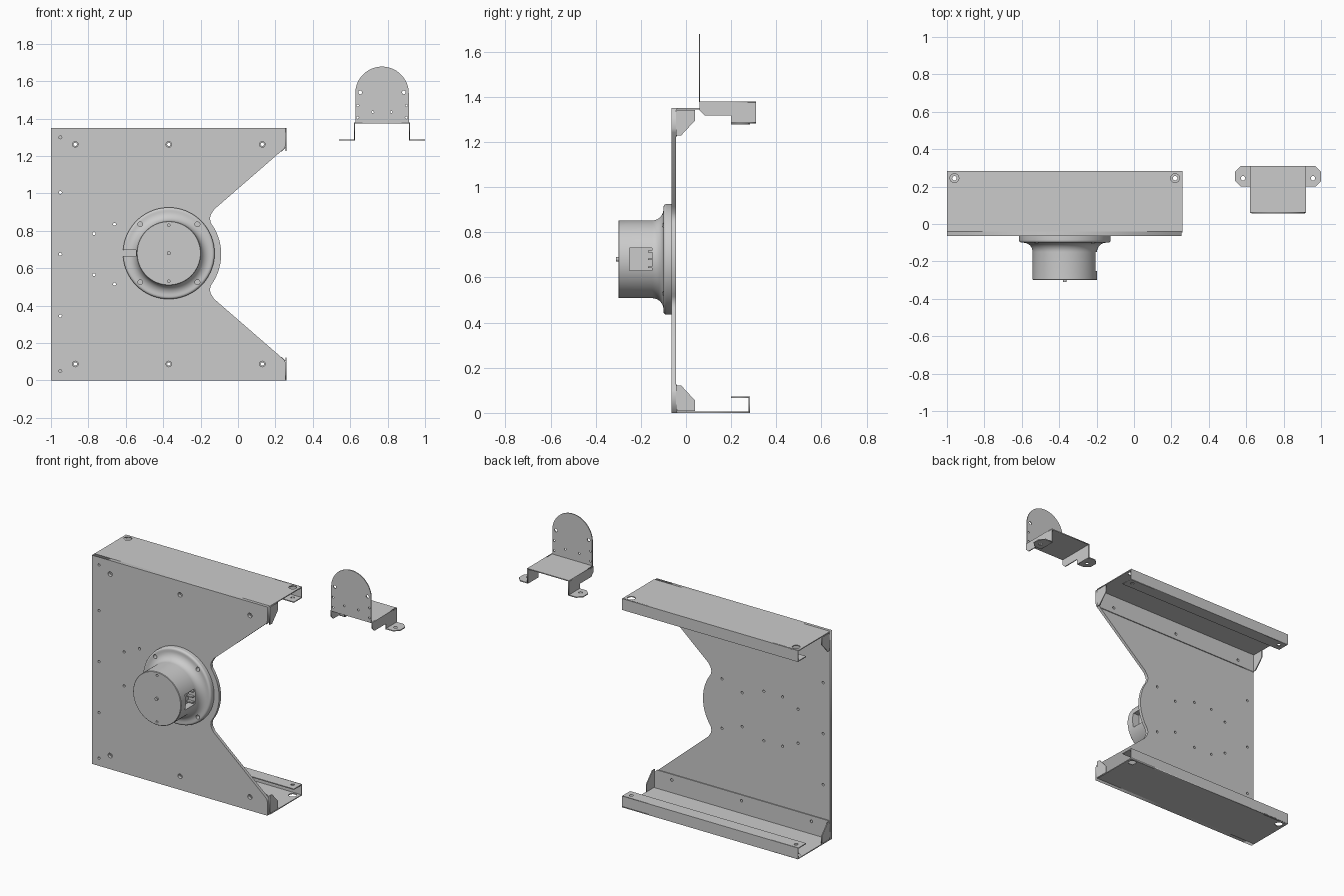
import bpy, bmesh
from math import sin, cos, pi, radians
from mathutils import Matrix, Vector

cube = bpy.data.objects.get("Cube")
if cube:
    bpy.data.objects.remove(cube, do_unlink=True)

T = 0.006            # sheet thickness
H = 1.35             # frame height
CX, CZ = -0.37, 0.68  # motor axis
AXES = {"xz": ((1, 0, 0), (0, 0, 1), (0, -1, 0)),
        "yz": ((0, 1, 0), (0, 0, 1), (1, 0, 0)),
        "xy": ((1, 0, 0), (0, 1, 0), (0, 0, 1))}


def activate(ob):
    bpy.ops.object.select_all(action='DESELECT')
    ob.select_set(True)
    bpy.context.view_layer.objects.active = ob


def arc(cx, cy, r, a0, a1, n):
    return [(cx + r * cos(radians(a0 + (a1 - a0) * i / n)),
             cy + r * sin(radians(a0 + (a1 - a0) * i / n))) for i in range(n + 1)]


def rect(u0, v0, u1, v1):
    return [(u0, v0), (u1, v0), (u1, v1), (u0, v1)]


def sheet(name, plane, at, outline, holes=(), thick=T):
    """Flat sheet with round holes (u, v, radius), centred at offset `at` off its plane."""
    cu = bpy.data.curves.new(name, 'CURVE')
    cu.dimensions = '2D'
    cu.fill_mode = 'BOTH'
    cu.extrude = thick / 2
    for pts in [outline] + [arc(u, v, r, 0, 360, 16)[:-1] for u, v, r in holes]:
        sp = cu.splines.new('POLY')
        sp.points.add(len(pts) - 1)
        for p, (u, v) in zip(sp.points, pts):
            p.co = (u, v, 0, 1)
        sp.use_cyclic_u = True
    ob = bpy.data.objects.new(name, cu)
    bpy.context.collection.objects.link(ob)
    m = Matrix(AXES[plane]).transposed().to_4x4()
    normal = Vector(AXES[plane][2])
    m.translation = normal * (-at if plane == "xz" else at)
    ob.matrix_world = m
    activate(ob)
    bpy.ops.object.convert(target='MESH')
    return ob


def box(bm, lo, hi):
    mid = [(a + b) / 2 for a, b in zip(lo, hi)]
    size = [b - a for a, b in zip(lo, hi)]
    bmesh.ops.create_cube(bm, size=1, matrix=Matrix.Translation(mid) @ Matrix.Diagonal((*size, 1)))


def rod(bm, x, z, r, y0, y1):
    bmesh.ops.create_cone(bm, cap_ends=True, segments=20, radius1=r, radius2=r, depth=y1 - y0,
                          matrix=Matrix.Translation((x, (y0 + y1) / 2, z)) @ Matrix.Rotation(pi / 2, 4, 'X'))


def finish(name, bm):
    bmesh.ops.recalc_face_normals(bm, faces=bm.faces)
    me = bpy.data.meshes.new(name)
    bm.to_mesh(me)
    bm.free()
    ob = bpy.data.objects.new(name, me)
    bpy.context.collection.objects.link(ob)
    return ob


# Main plate: symmetric about the motor axis height
BOLT_X = (-0.87, -0.37, 0.13)
upper = arc(CX, CZ, 0.28, 0, 35, 12)[1:] + [
    (-0.147, 0.853), (-0.15, 0.872), (-0.146, 0.89), (-0.128, 0.914),
    (0.25, 1.242), (0.255, 1.26), (0.255, H)]
half = H / 2
upper = [(x, z - CZ + half) if z < 0.9 else (x, z) for x, z in upper]
outline = [(-1, 0)] + [(x, H - z) for x, z in reversed(upper)]
outline += [(CX + 0.28, half)] + upper + [(-1, H)]
holes = [(-0.95, z, 0.008) for z in (0.05, 0.345, 0.675, 1.005, 1.3)]
for s in (-1, 1):
    holes += [(x, half + s * 0.587, 0.015) for x in BOLT_X]
    holes += [(x, half + s * 0.16, 0.008) for x in (-0.225, -0.525, -0.66)]
    holes += [(x, half + s * 0.11, 0.008) for x in (-0.37, -0.77)]
sheet("main_plate", "xz", -0.055, outline, holes, 0.02)

# Top and bottom folded rails
for side in ("bottom", "top"):
    def fz(z):
        return z if side == "bottom" else H - z

    sheet(side + "_rail_flange", "xz", -0.042,
          [(-1, fz(0)), (0.26, fz(0)), (0.26, fz(0.1)), (0.235, fz(0.125)), (-1, fz(0.125))],
          [(x, fz(0.088), 0.009) for x in BOLT_X])
    sheet(side + "_rail_web", "xy", fz(T / 2), rect(-1, -0.045, 0.26, 0.283),
          [(x, 0.245, 0.024) for x in (-0.96, 0.22)])
    sheet(side + "_rail_rear_lip", "xz", 0.28, rect(-1, fz(0), 0.26, fz(0.073)))
    sheet(side + "_rail_return_lip", "xy", fz(0.07), rect(-1, 0.2, 0.26, 0.28),
          [(x, 0.245, 0.012) for x in (-0.96, 0.22)])
    for end, x in (("right", -0.997), ("left", 0.257)):
        sheet(f"{side}_{end}_gusset", "yz", x,
              [(-0.045, fz(0.008)), (0.04, fz(0.008)), (0.04, fz(0.055)),
               (-0.022, fz(0.122)), (-0.045, fz(0.122))])

# Motor housing: turned profile of (radius, y)
profile = [(0, -0.065), (0.245, -0.065)]
profile += [(r, -y) for r, y in arc(0.231, 0.086, 0.014, 0, 90, 6)]
profile += [(r, -y) for r, y in arc(0.222, 0.15, 0.05, 270, 180, 10)]
profile += [(0.172, -0.297), (0.169, -0.3), (0.01, -0.3), (0.01, -0.31), (0, -0.31)]
bm = bmesh.new()
verts = [bm.verts.new((CX + r, y, CZ)) for r, y in profile]
edges = [bm.edges.new(pair) for pair in zip(verts, verts[1:])]
bmesh.ops.spin(bm, geom=verts + edges, cent=(CX, 0, CZ), axis=(0, 1, 0),
               angle=2 * pi, steps=72, use_merge=True)
bmesh.ops.remove_doubles(bm, verts=bm.verts, dist=0.0001)
housing = finish("motor_housing", bm)

# Cutter: cable slot, side window, mounting and face holes
bm = bmesh.new()
box(bm, (-0.7, -0.2, CZ - 0.017), (-0.545, -0.05, CZ + 0.017))
box(bm, (-0.25, -0.25, CZ - 0.05), (-0.1, -0.15, CZ + 0.05))
for sz in (-1, 1):
    rod(bm, CX, CZ + sz * 0.15, 0.007, -0.35, -0.285)
    for sx in (-1, 1):
        rod(bm, CX + sx * 0.153, CZ + sz * 0.155, 0.013, -0.2, -0.072)
cutter = finish("housing_cutter", bm)
cutter.hide_render = True
mod = housing.modifiers.new("cut", 'BOOLEAN')
mod.operation = 'DIFFERENCE'
mod.solver = 'EXACT'
mod.object = cutter
activate(housing)
bpy.ops.object.modifier_apply(modifier=mod.name)
bpy.data.objects.remove(cutter, do_unlink=True)
bpy.ops.object.shade_smooth_by_angle(angle=radians(30))

# Terminals inside the window
bm = bmesh.new()
for dz in (-0.035, 0, 0.035):
    box(bm, (-0.25, -0.168, CZ + dz - 0.004), (-0.208, -0.15, CZ + dz + 0.004))
finish("terminals", bm)

# Separate sensor bracket
BX, BZ = 0.77, 1.377
pins = []
for s in (-1, 1):
    pins += [(BX + s * 0.117, 1.54, 0.01), (BX + s * 0.05, 1.435, 0.006)]
    pins += [(BX + s * 0.13, z, 0.006) for z in (1.405, 1.47)]
sheet("bracket_back", "xz", 0.06,
      [(BX - 0.143, BZ), (BX + 0.143, BZ)] + arc(BX, 1.535, 0.143, 0, 180, 32), pins)
sheet("bracket_platform", "xy", BZ, rect(BX - 0.15, 0.06, BX + 0.15, 0.31))
for s, name in ((-1, "right"), (1, "left")):
    sheet(f"bracket_{name}_leg", "yz", BX + s * 0.147,
          [(0.06, 1.38), (0.06, 1.34), (0.083, 1.318), (0.2, 1.318),
           (0.2, 1.282), (0.31, 1.282), (0.31, 1.38)])
    sheet(f"bracket_{name}_foot", "xy", 1.285,
          [(BX + s * u, v) for u, v in ((0.147, 0.2), (0.2, 0.2), (0.23, 0.23),
                                        (0.23, 0.28), (0.2, 0.31), (0.147, 0.31))],
          [(BX + s * 0.187, 0.245, 0.012)])
